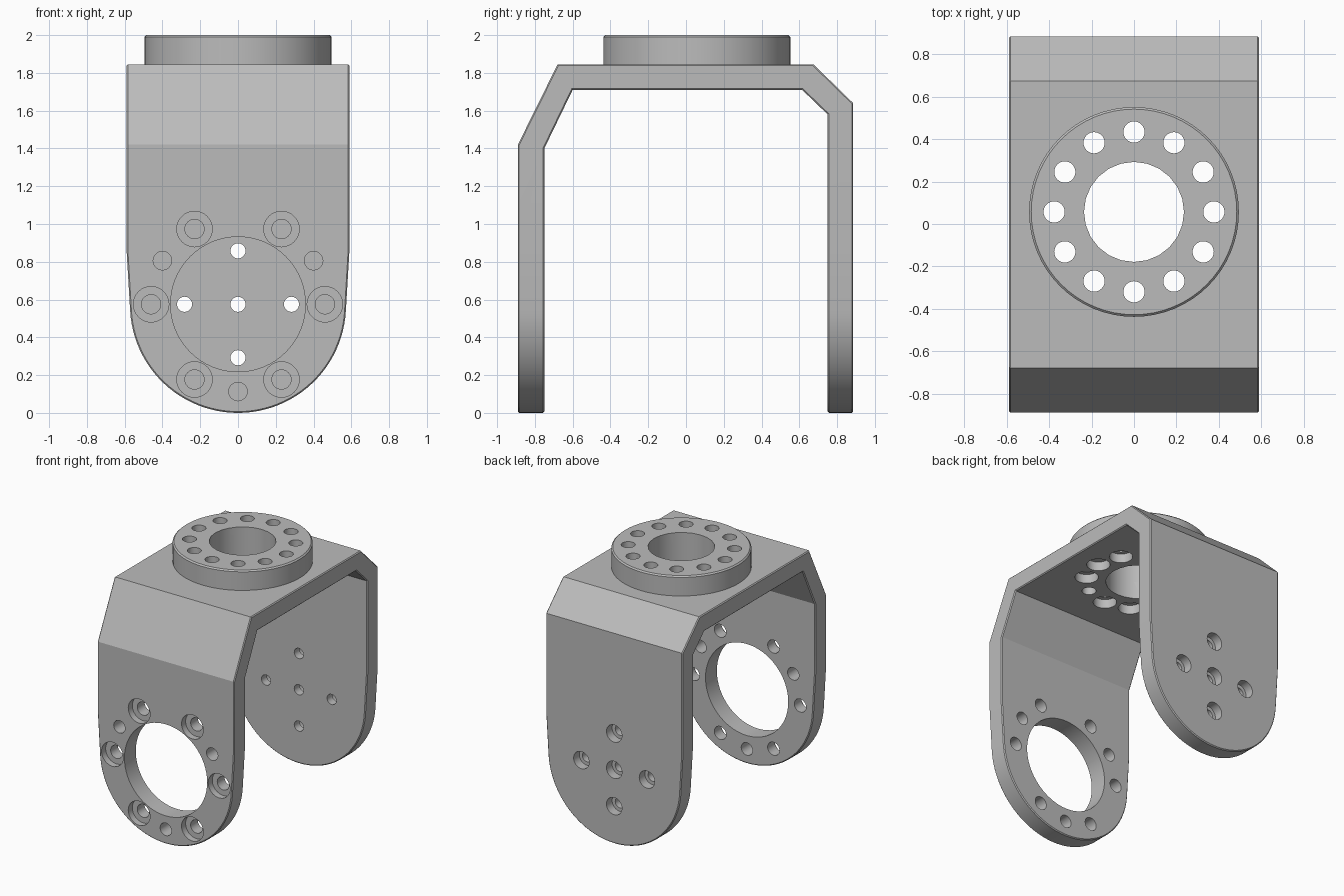
import bpy, bmesh, math
from mathutils import Matrix, Vector

if "Cube" in bpy.data.objects:
    bpy.data.objects.remove(bpy.data.objects["Cube"])

grey = bpy.data.materials.new("metal_grey")
grey.diffuse_color = (0.5, 0.5, 0.5, 1)
grey.use_nodes = True
grey.node_tree.nodes["Principled BSDF"].inputs["Base Color"].default_value = grey.diffuse_color


def finish(name, bm):
    bmesh.ops.recalc_face_normals(bm, faces=bm.faces[:])
    me = bpy.data.meshes.new(name)
    bm.to_mesh(me)
    bm.free()
    me.materials.append(grey)
    ob = bpy.data.objects.new(name, me)
    bpy.context.collection.objects.link(ob)
    return ob


def prism(name, pts, offset):
    """Extrude a closed outline of 3D points along offset."""
    bm = bmesh.new()
    face = bm.faces.new([bm.verts.new(p) for p in pts])
    ext = bmesh.ops.extrude_face_region(bm, geom=[face])["geom"]
    bmesh.ops.translate(bm, vec=offset, verts=[v for v in ext if isinstance(v, bmesh.types.BMVert)])
    return finish(name, bm)


def lathe(bm, steps, segs, origin, axis):
    """Closed stepped cylinder: steps are (radius, distance along axis)."""
    mat = Matrix.Translation(origin) @ Vector(axis).to_track_quat('Z', 'Y').to_matrix().to_4x4()
    rings = []
    for r, h in steps:
        rings.append([bm.verts.new(mat @ Vector((r * math.cos(math.tau * i / segs),
                                                 r * math.sin(math.tau * i / segs), h)))
                      for i in range(segs)])
    bm.faces.new(rings[0][::-1])
    bm.faces.new(rings[-1])
    for a, b in zip(rings, rings[1:]):
        for i in range(segs):
            j = (i + 1) % segs
            bm.faces.new((a[i], a[j], b[j], b[i]))


def polar(r, deg):
    a = math.radians(deg)
    return r * math.cos(a), r * math.sin(a)


def modify(ob, kind, **settings):
    m = ob.modifiers.new(kind.lower(), kind)
    for k, v in settings.items():
        setattr(m, k, v)
    bpy.ops.object.select_all(action='DESELECT')
    bpy.context.view_layer.objects.active = ob
    ob.select_set(True)
    bpy.ops.object.modifier_apply(modifier=m.name)


def smooth(ob):
    bpy.ops.object.select_all(action='DESELECT')
    bpy.context.view_layer.objects.active = ob
    ob.select_set(True)
    bpy.ops.object.shade_smooth_by_angle(angle=math.radians(25))


# Bent strap seen from the side
side = [(-.89, -.05), (-.89, 1.42), (-.68, 1.845), (.675, 1.845), (.885, 1.64), (.885, -.05),
        (.75, -.05), (.75, 1.58), (.615, 1.71), (-.60, 1.71), (-.75, 1.40), (-.75, -.05)]
bracket = prism("bracket", [(-.7, y, z) for y, z in side], (1.4, 0, 0))

# Rounded leg outline seen from the front
R = .572
outline = [(.59, 1.95), (.59, .86)]
outline += [polar(R, -3 - 174 * i / 48) for i in range(49)]
outline = outline[:2] + [(x, z + R) for x, z in outline[2:]] + [(-.59, .86), (-.59, 1.95)]
trim = prism("outline_trim", [(x, -1.2, z) for x, z in outline], (0, 2.4, 0))
modify(bracket, 'BOOLEAN', operation='INTERSECT', object=trim, solver='EXACT')
modify(bracket, 'BEVEL', width=.007, segments=1, limit_method='ANGLE', angle_limit=math.radians(75))

# Round flange on top
CY, CZ = .057, .575
bm = bmesh.new()
lathe(bm, [(.495, 1.835), (.495, 1.99), (.485, 2.0)], 64, (0, CY, 0), (0, 0, 1))
flange = finish("top_flange", bm)

# Hole cutters
bm = bmesh.new()
# front leg: large bore, counterbored bolt holes, plain holes
lathe(bm, [(.357, 0), (.357, .4)], 64, (0, -1, CZ), (0, 1, 0))
for k in range(6):
    x, z = polar(.46, 60 * k)
    lathe(bm, [(.094, 0), (.094, .16), (.051, .16), (.051, .4)], 32, (x, -1, CZ + z), (0, 1, 0))
for deg in (30, 150, 270):
    x, z = polar(.462, deg)
    lathe(bm, [(.049, 0), (.049, .4)], 32, (x, -1, CZ + z), (0, 1, 0))
# back leg: cross of holes counterbored from outside
for x, z in ((0, 0), (.283, 0), (-.283, 0), (0, .283), (0, -.283)):
    lathe(bm, [(.067, 0), (.067, .185), (.04, .185), (.04, .4)], 32, (x, 1, CZ + z), (0, -1, 0))
# top: central bore and bolt circle, most holes counterbored from below
lathe(bm, [(.236, 0), (.236, .6)], 24, (0, CY, 1.6), (0, 0, 1))
for k in range(12):
    x, y = polar(.377, 30 * k)
    wide = .05 if k in (2, 6, 10) else .083
    steps = [(.05, 0), (.05, .6)] if wide == .05 else [(wide, 0), (wide, .18), (.05, .18), (.05, .6)]
    lathe(bm, steps, 32, (x, CY + y, 1.6), (0, 0, 1))
holes = finish("hole_cutter", bm)

for ob in (bracket, flange):
    modify(ob, 'BOOLEAN', operation='DIFFERENCE', object=holes, solver='EXACT')
    smooth(ob)

for helper in (trim, holes):
    bpy.data.objects.remove(helper)
